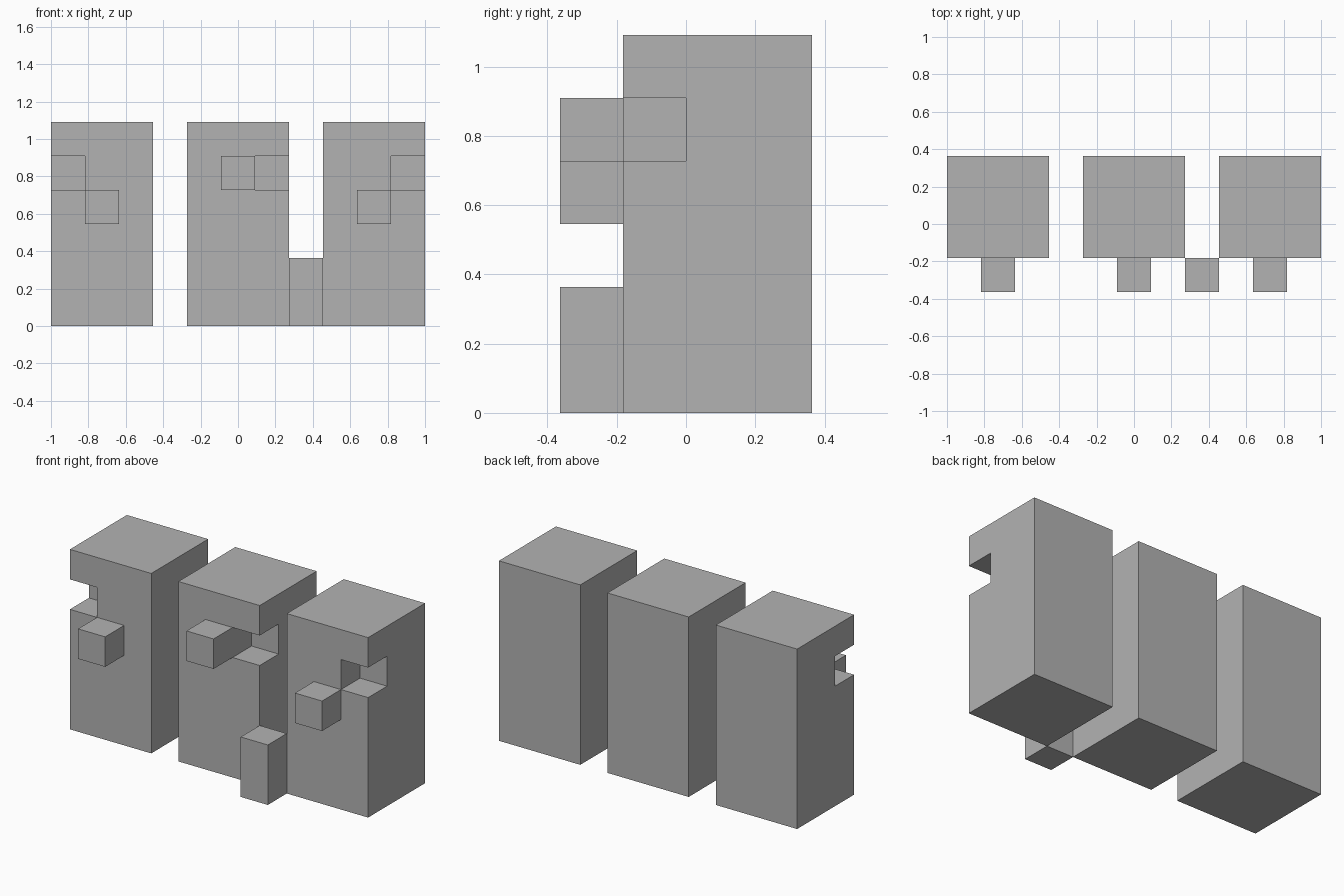
import bpy

cube = bpy.data.objects.get("Cube")
if cube:
    bpy.data.objects.remove(cube, do_unlink=True)

U = 1 / 11  # one grid unit; the row is 22 units long

grey = bpy.data.materials.new("plain grey")
grey.use_nodes = True
colour = (0.45, 0.45, 0.45, 1)
grey.diffuse_color = colour
grey.node_tree.nodes["Principled BSDF"].inputs["Base Color"].default_value = colour


def box(name, low, high):
    """Axis-aligned box between two corners given in grid units."""
    centre = [(a + b) / 2 * U for a, b in zip(low, high)]
    bpy.ops.mesh.primitive_cube_add(size=1, location=centre)
    ob = bpy.context.object
    ob.name = name
    ob.scale = [(b - a) * U for a, b in zip(low, high)]
    bpy.ops.object.transform_apply(location=False, rotation=False, scale=True)
    ob.data.materials.append(grey)
    return ob


def notched_block(name, x, side):
    """Tall block starting at x, with a notch cut from its front edge on one side."""
    block = box(name, (x, -2, 0), (x + 6, 4, 12))
    # The cutter overshoots the block at the front and side
    left = x - 1 if side < 0 else x + 4
    cutter = box(name + "_notch_cutter", (left, -3, 8), (left + 3, 0, 10))
    cutter.hide_render = True
    mod = block.modifiers.new("notch", 'BOOLEAN')
    mod.operation = 'DIFFERENCE'
    mod.solver = 'EXACT'
    mod.object = cutter
    bpy.context.view_layer.objects.active = block
    bpy.ops.object.modifier_apply(modifier=mod.name)
    bpy.data.objects.remove(cutter, do_unlink=True)


# Three tall blocks, each with a notch and a small cube on the front
for name, x, side, knob_x, knob_z in (("right", -11, -1, -9, 6),
                                      ("middle", -3, 1, -1, 8),
                                      ("left", 5, 1, 7, 6)):
    notched_block(name + "_block", x, side)
    box(name + "_knob", (knob_x, -4, knob_z), (knob_x + 2, -2, knob_z + 2))

# Short post standing in front of the gap
box("front_post", (3, -4, 0), (5, -2, 4))
